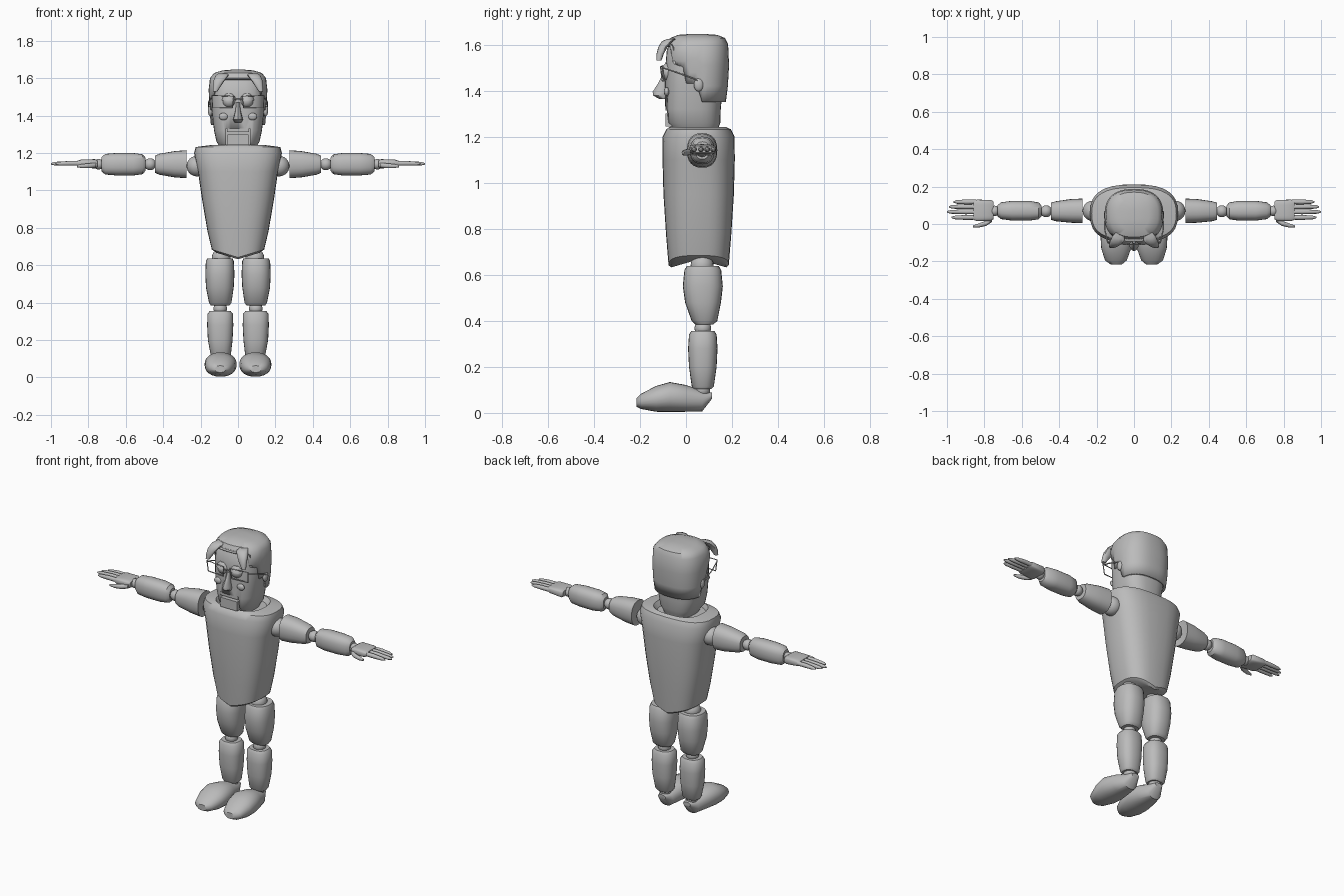
import bpy, bmesh, math
from mathutils import Vector

grey = bpy.data.materials.new("plain_grey")
grey.diffuse_color = (0.5, 0.5, 0.5, 1)


def finish(name, me, mirror=False, angle=40):
    ob = bpy.data.objects.new(name, me)
    bpy.context.collection.objects.link(ob)
    me.materials.append(grey)
    if mirror:
        ob.modifiers.new("Mirror", 'MIRROR')
    bpy.ops.object.select_all(action='DESELECT')
    ob.select_set(True)
    bpy.context.view_layer.objects.active = ob
    bpy.ops.object.shade_smooth_by_angle(angle=math.radians(angle))
    return ob


def loft(name, axis, rows, n=2.4, seg=24, mirror=False, warp=None, caps=True, angle=40):
    """Rows are (position, centre a, centre b, radius a, radius b) along an axis."""
    bm = bmesh.new()
    rings = []
    for t, ca, cb, ra, rb in rows:
        ring = []
        for i in range(seg):
            w = 2 * math.pi * i / seg
            c, s = math.cos(w), math.sin(w)
            a = ca + ra * math.copysign(abs(c) ** (2 / n), c)
            b = cb + rb * math.copysign(abs(s) ** (2 / n), s)
            co = Vector({'x': (t, a, b), 'y': (a, t, b), 'z': (a, b, t)}[axis])
            ring.append(bm.verts.new(warp(co) if warp else co))
        rings.append(ring)
    for r, q in zip(rings, rings[1:]):
        for i in range(seg):
            j = (i + 1) % seg
            bm.faces.new((r[i], r[j], q[j], q[i]))
    if caps:
        bm.faces.new(rings[0][::-1])
    bm.faces.new(rings[-1])
    bmesh.ops.recalc_face_normals(bm, faces=bm.faces)
    me = bpy.data.meshes.new(name)
    bm.to_mesh(me)
    bm.free()
    return finish(name, me, mirror, angle)


def ball(name, loc, r, mirror=True, scale=(1, 1, 1)):
    bm = bmesh.new()
    bmesh.ops.create_uvsphere(bm, u_segments=20, v_segments=12, radius=r)
    for v in bm.verts:
        v.co = Vector(a * b for a, b in zip(v.co, scale)) + Vector(loc)
    me = bpy.data.meshes.new(name)
    bm.to_mesh(me)
    bm.free()
    return finish(name, me, mirror)


def box(name, lo, hi):
    bm = bmesh.new()
    bmesh.ops.create_cube(bm, size=1)
    for v in bm.verts:
        v.co = Vector(l + (h - l) * (c + .5) for l, h, c in zip(lo, hi, v.co))
    me = bpy.data.meshes.new(name)
    bm.to_mesh(me)
    bm.free()
    return finish(name, me)


def wire(name, pts, r, closed=False, mirror=True):
    cu = bpy.data.curves.new(name, 'CURVE')
    cu.dimensions = '3D'
    cu.bevel_depth, cu.bevel_resolution = r, 1
    sp = cu.splines.new('POLY')
    sp.points.add(len(pts) - 1)
    for p, co in zip(sp.points, pts):
        p.co = (*co, 1)
    sp.use_cyclic_u = closed
    tmp = bpy.data.objects.new(name, cu)
    bpy.context.collection.objects.link(tmp)
    bpy.context.view_layer.update()
    me = bpy.data.meshes.new_from_object(tmp.evaluated_get(bpy.context.evaluated_depsgraph_get()))
    bpy.data.objects.remove(tmp)
    me.materials.clear()
    return finish(name, me, mirror)


# torso, with a shallow V along the bottom and a sunken neck opening
def torso_warp(co):
    if co.z < .66:
        co.z += .3 * abs(co.x)
    return co


loft("torso", 'z', [(.632, 0, .055, .115, .12), (.642, 0, .055, .14, .131),
                    (.78, 0, .055, .163, .142), (.95, 0, .055, .192, .153),
                    (1.1, 0, .055, .214, .157), (1.2, 0, .055, .235, .156),
                    (1.232, 0, .055, .226, .14), (1.242, 0, .05, .15, .122),
                    (1.215, 0, .045, .13, .11)], n=2.7, seg=32, warp=torso_warp)

# arms
ball("shoulder_joint", (.22, .07, 1.13), .055)
loft("upper_arm", 'x', [(.278, .07, 1.14, .055, .066), (.275, .07, 1.14, .066, .075),
                        (.34, .07, 1.14, .063, .07), (.42, .068, 1.14, .053, .056),
                        (.445, .068, 1.14, .045, .045)], mirror=True)
ball("elbow_joint", (.47, .068, 1.14), .032)
loft("forearm", 'x', [(.494, .07, 1.14, .028, .035), (.51, .07, 1.14, .045, .053),
                      (.56, .071, 1.14, .053, .06), (.65, .071, 1.14, .053, .06),
                      (.71, .071, 1.14, .045, .055), (.73, .071, 1.14, .03, .038)], mirror=True)
ball("wrist_joint", (.745, .07, 1.14), .028)
loft("palm", 'x', [(.752, .073, 1.142, .048, .018), (.765, .073, 1.142, .056, .025),
                   (.84, .073, 1.145, .057, .02), (.857, .073, 1.145, .052, .014)],
     n=4, mirror=True)
for i, (y, tip) in enumerate([(.118, .965), (.092, .99), (.065, 1.0), (.035, .975)]):
    loft(f"finger_{i + 1}", 'x', [(.845, y, 1.145, .012, .013), (.9, y, 1.145, .013, .013),
                                  (tip - .02, y, 1.143, .01, .01), (tip, y, 1.142, .004, .004)],
         n=2, seg=10, mirror=True)
loft("thumb", 'x', [(.76, .022, 1.135, .012, .012), (.79, .004, 1.132, .014, .014),
                    (.83, -.008, 1.13, .011, .012), (.862, -.013, 1.13, .005, .006)],
     n=2, seg=10, mirror=True)

# legs
ball("hip_joint", (.09, .07, .64), .05)
loft("thigh", 'z', [(.385, .095, .08, .05, .04), (.4, .095, .08, .06, .056),
                    (.48, .097, .074, .074, .078), (.55, .097, .073, .078, .087),
                    (.62, .097, .073, .075, .08), (.637, .097, .073, .068, .07)], mirror=True)
ball("knee_joint", (.095, .073, .368), .036)
loft("shin", 'z', [(.103, .092, .072, .045, .038), (.115, .092, .073, .053, .048),
                   (.2, .095, .073, .066, .06), (.28, .095, .073, .07, .064),
                   (.34, .095, .073, .068, .06), (.356, .095, .073, .055, .05)], mirror=True)
ball("ankle_joint", (.09, .07, .1), .035)
loft("foot", 'y', [(-.216, .095, .045, .03, .018), (-.195, .097, .05, .058, .033),
                   (-.13, .095, .061, .08, .056), (-.07, .093, .069, .086, .065),
                   (0, .09, .063, .07, .058), (.07, .087, .052, .048, .046),
                   (.114, .085, .075, .025, .012)], n=2.2, mirror=True)

# head with a slot for the hinged jaw
head = loft("head", 'z', [(1.2, 0, .04, .08, .09), (1.235, 0, .04, .098, .1),
                          (1.26, 0, .032, .115, .117), (1.32, 0, .03, .128, .121),
                          (1.42, 0, .035, .14, .126), (1.5, 0, .04, .144, .13),
                          (1.58, 0, .042, .135, .125), (1.62, 0, .042, .09, .09)], n=2.7, seg=32)
cutter = box("mouth_cutter", (-.063, -.2, 1.243), (.063, -.045, 1.33))
mod = head.modifiers.new("Slot", 'BOOLEAN')
mod.object, mod.operation, mod.solver = cutter, 'DIFFERENCE', 'EXACT'
bpy.context.view_layer.objects.active = head
bpy.ops.object.modifier_apply(modifier=mod.name)
bpy.data.objects.remove(cutter)
box("jaw", (-.057, -.09, 1.243), (.057, -.04, 1.3))
box("upper_lip", (-.06, -.088, 1.313), (.06, -.04, 1.332))


# hair: a cap whose lower edge rises over the ears and forehead
def hair_warp(co):
    if co.y > .07:
        low = 1.35
    elif co.y > 0:
        low = 1.43
    else:
        low = 1.5 if abs(co.x) > .115 else 1.59
    if co.z < 1.6:
        co.z = low + (co.z - 1.35) / .25 * (1.6 - low)
    return co


hair = loft("hair", 'z', [(1.35, 0, .045, .146, .128), (1.42, 0, .045, .153, .137),
                          (1.51, 0, .046, .157, .141), (1.6, 0, .05, .15, .133),
                          (1.628, 0, .05, .128, .12), (1.642, 0, .05, .08, .085),
                          (1.646, 0, .05, .03, .03)], n=2.5, seg=48, warp=hair_warp, caps=False)
sol = hair.modifiers.new("Thickness", 'SOLIDIFY')
sol.thickness = .014
loft("hair_lock", 'z', [(1.53, .122, -.118, .012, .011), (1.56, .112, -.112, .022, .016),
                        (1.59, .1, -.1, .03, .02), (1.615, .085, -.08, .035, .024),
                        (1.625, .08, -.06, .025, .02)], seg=12, mirror=True)

# face details
loft("nose", 'z', [(1.363, 0, -.095, .018, .02), (1.378, 0, -.108, .026, .034),
                   (1.395, 0, -.108, .022, .037), (1.43, 0, -.096, .013, .026),
                   (1.47, 0, -.09, .01, .012)], n=2, seg=12)
ball("eye", (.046, -.07, 1.478), .037)
loft("eyelid", 'z', [(1.482, .046, -.07, .041, .041), (1.5, .046, -.07, .036, .036),
                     (1.518, .046, -.07, .02, .02)], n=2, mirror=True)
ball("cheek", (.078, -.084, 1.395), .024, scale=(1, .5, .8))
ball("ear", (.148, .055, 1.425), .026, scale=(.5, .8, 1.1))

# glasses
y = -.11
wire("glasses_frame", [(.022, y, 1.503), (.14, y + .008, 1.508),
                       (.135, y + .015, 1.442), (.03, y + .008, 1.442)], .0035, True)
wire("glasses_arm", [(.14, y + .008, 1.5), (.156, -.03, 1.475), (.158, .05, 1.445)], .0035)
wire("glasses_bridge", [(-.022, y, 1.49), (.022, y, 1.49)], .0035, mirror=False)
